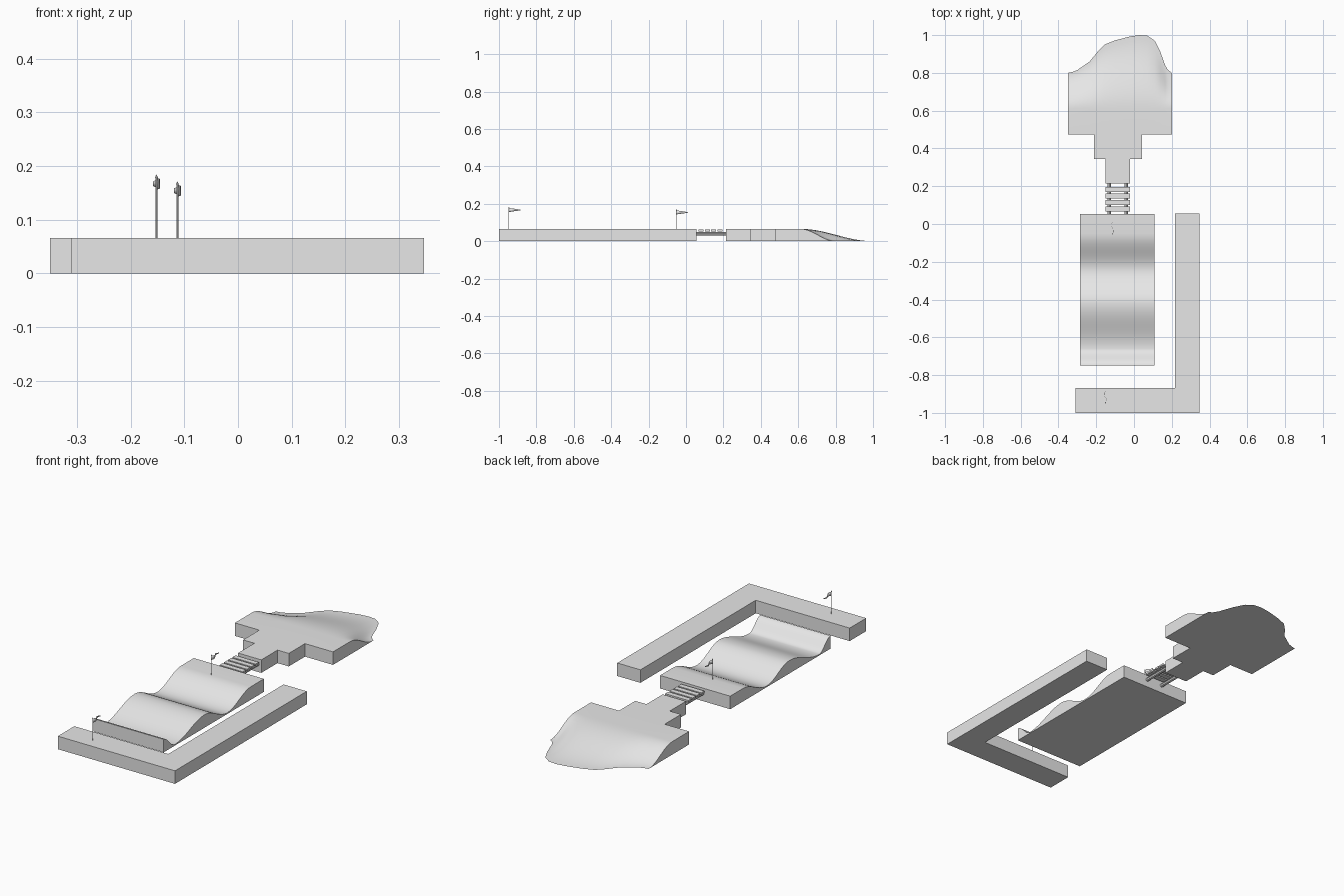
import bpy
import bmesh
import math

cube = bpy.data.objects.get("Cube")
if cube:
    bpy.data.objects.remove(cube, do_unlink=True)

H = 0.066        # deck height shared by all platforms

grey = bpy.data.materials.new("plain grey")
grey.use_nodes = True
grey.diffuse_color = (0.8, 0.8, 0.8, 1)
grey.node_tree.nodes["Principled BSDF"].inputs["Base Color"].default_value = (0.8, 0.8, 0.8, 1)


def finish(name, bm, smooth=False):
    bmesh.ops.recalc_face_normals(bm, faces=bm.faces[:])
    mesh = bpy.data.meshes.new(name)
    bm.to_mesh(mesh)
    bm.free()
    mesh.materials.append(grey)
    obj = bpy.data.objects.new(name, mesh)
    bpy.context.collection.objects.link(obj)
    if smooth:
        bpy.ops.object.select_all(action='DESELECT')
        bpy.context.view_layer.objects.active = obj
        obj.select_set(True)
        bpy.ops.object.shade_smooth_by_angle(angle=math.radians(35))
    return obj


def prism(name, outline, depth, smooth=False):
    """Extrude a closed 3D outline along a vector."""
    bm = bmesh.new()
    face = bm.faces.new([bm.verts.new(p) for p in outline])
    ext = bmesh.ops.extrude_face_region(bm, geom=[face])
    moved = [g for g in ext["geom"] if isinstance(g, bmesh.types.BMVert)]
    bmesh.ops.translate(bm, verts=moved, vec=depth)
    return finish(name, bm, smooth)


def box(name, x0, x1, y0, y1, z0, z1):
    return prism(name, [(x0, y0, z0), (x1, y0, z0), (x1, y1, z0), (x0, y1, z0)], (0, 0, z1 - z0))


def ease(t):
    t = min(max(t, 0), 1)
    return (1 - math.cos(math.pi * t)) / 2


# L-shaped walkway
walk = [(-0.31, -1), (0.347, -1), (0.347, 0.055), (0.217, 0.055), (0.217, -0.868), (-0.31, -0.868)]
prism("corner_walkway", [(x, y, 0) for x, y in walk], (0, 0, H))

# Rolling deck: eased profile swept across the width
knots = [(-0.75, H), (-0.66, 0.006), (-0.42, H), (-0.24, 0.006), (-0.05, H)]
profile = []
for (ya, za), (yb, zb) in zip(knots, knots[1:]):
    for i in range(10):
        t = i / 10
        profile.append((ya + (yb - ya) * t, za + (zb - za) * ease(t)))
profile += [knots[-1], (0.053, H), (0.053, 0), (-0.75, 0)]
prism("rolling_deck", [(-0.285, y, z) for y, z in profile], (0.393, 0, 0), True)

# Footbridge: two round beams carrying planks
for side, x in (("right", -0.13), ("left", -0.04)):
    ring = [(x + 0.009 * math.cos(a * math.pi / 4), 0.053, 0.04 + 0.009 * math.sin(a * math.pi / 4))
            for a in range(8)]
    prism(side + "_bridge_beam", ring, (0, 0.162, 0), True)
for i in range(4):
    y = 0.08 + 0.034 * i
    box("bridge_plank_%d" % (i + 1), -0.15, -0.02, y - 0.013, y + 0.013, 0.053, 0.062)

# Stepped landing beyond the bridge
half = [(0.065, 0.215), (0.065, 0.345), (0.128, 0.345), (0.128, 0.475)]
landing = half + [(-x, y) for x, y in reversed(half)]
prism("stepped_landing", [(x - 0.085, y, 0) for x, y in landing], (0, 0, H))

# Beach: flat deck easing down to a wavy shoreline
shore = [(-0.35, 0.80), (-0.325, 0.805), (-0.30, 0.815), (-0.235, 0.86), (-0.19, 0.915),
         (-0.155, 0.95), (-0.10, 0.972), (-0.02, 0.993), (0.03, 1.0), (0.07, 0.997),
         (0.11, 0.97), (0.14, 0.91), (0.165, 0.84), (0.18, 0.815), (0.2, 0.80)]
bm = bmesh.new()
steps = 14
tops, bottoms = [], []
for x, end in shore:
    ys = [0.475] + [0.61 + (end - 0.61) * i / steps for i in range(steps + 1)]
    zs = [H] + [H * (1 - ease(i / steps)) for i in range(steps + 1)]
    tops.append([bm.verts.new((x, y, z)) for y, z in zip(ys, zs)])
    bottoms.append([bm.verts.new((x, y, 0)) for y in ys[:-1]] + [tops[-1][-1]])
for grid in (tops, bottoms):
    for a, b in zip(grid, grid[1:]):
        for j in range(steps + 1):
            bm.faces.new([a[j], b[j], b[j + 1], a[j + 1]])
for c in (0, -1):
    for j in range(steps + 1):
        quad = [tops[c][j], tops[c][j + 1], bottoms[c][j + 1], bottoms[c][j]]
        bm.faces.new(list(dict.fromkeys(quad)))
for i in range(len(shore) - 1):
    bm.faces.new([tops[i][0], tops[i + 1][0], bottoms[i + 1][0], bottoms[i][0]])
finish("beach", bm, True)


# Flags: pole, pointed finial and rippling pennant
def flag(name, x, y, top):
    bm = bmesh.new()
    for radius, tip, z0, z1 in ((0.0017, 0.0017, H, top - 0.007), (0.003, 0, top - 0.007, top)):
        made = bmesh.ops.create_cone(bm, cap_ends=True, segments=8, radius1=radius,
                                     radius2=tip, depth=z1 - z0)
        bmesh.ops.translate(bm, verts=made["verts"], vec=(x, y, (z0 + z1) / 2))
    finish(name + "_pole", bm, True)
    outline = []
    for i in range(13):
        t = i / 12
        outline.append((x + 0.006 * math.sin(t * math.tau), y + 0.062 * t, 0.011 * (1 - 0.85 * t)))
    bm = bmesh.new()
    mid = top - 0.018
    rows = [[bm.verts.new((px, py, mid + s * h)) for s in (-1, 1)] for px, py, h in outline]
    for a, b in zip(rows, rows[1:]):
        bm.faces.new([a[0], b[0], b[1], a[1]])
    cloth = finish(name + "_pennant", bm, True)
    solid = cloth.modifiers.new("thickness", 'SOLIDIFY')
    solid.thickness = 0.001
    solid.offset = 0


flag("start_flag", -0.152, -0.947, 0.185)
flag("deck_flag", -0.113, -0.052, 0.172)
